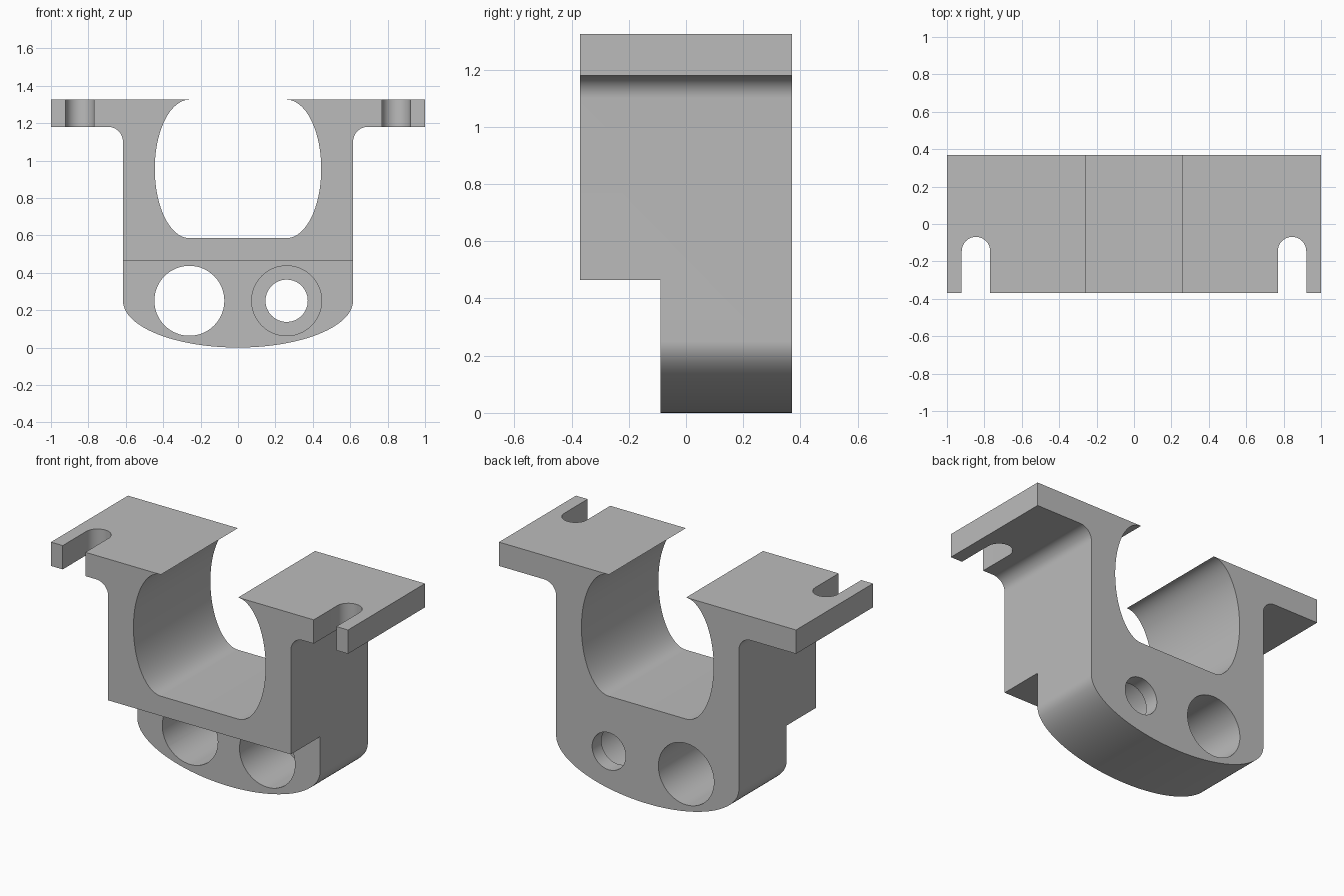
import bpy
import bmesh
from math import sin, cos, radians
from mathutils import Vector

default = bpy.data.objects.get("Cube")
if default:
    bpy.data.objects.remove(default, do_unlink=True)

DEPTH = 0.37      # half depth of the bracket
TOP = 1.325       # top of the flanges
STEP_Y = -0.09    # front of the lower block
STEP_Z = 0.465    # underside of the overhang
HOLE_X, HOLE_Z = 0.26, 0.25


def arc(cx, cy, rx, ry, start, end, steps):
    """Points along an elliptical arc, angles in degrees."""
    angles = [radians(start + (end - start) * i / steps) for i in range(steps + 1)]
    return [(cx + rx * cos(a), cy + ry * sin(a)) for a in angles]


def prism(name, points, axis, low, high):
    """Extrude a closed outline along y (outline in x, z) or z (outline in x, y)."""
    bm = bmesh.new()
    if axis == "y":
        verts = [bm.verts.new((a, low, b)) for a, b in points]
        shift = Vector((0, high - low, 0))
    else:
        verts = [bm.verts.new((a, b, low)) for a, b in points]
        shift = Vector((0, 0, high - low))
    face = bm.faces.new(verts)
    result = bmesh.ops.extrude_face_region(bm, geom=[face])
    moved = [g for g in result["geom"] if isinstance(g, bmesh.types.BMVert)]
    bmesh.ops.translate(bm, verts=moved, vec=shift)
    bmesh.ops.recalc_face_normals(bm, faces=bm.faces)
    mesh = bpy.data.meshes.new(name)
    bm.to_mesh(mesh)
    bm.free()
    obj = bpy.data.objects.new(name, mesh)
    bpy.context.collection.objects.link(obj)
    return obj


def circle(x, z, radius):
    return arc(x, z, radius, radius, 0, 360, 64)[:-1]


# Right half of the outline: cradle wall, flange, fillet, rounded belly
half = arc(0.26, 0.955, 0.185, 0.37, -90, 90, 48)
half += [(1.0, TOP), (1.0, 1.18)]
half += arc(0.695, 1.10, 0.08, 0.08, 90, 180, 12)
half += arc(0, 0.25, 0.615, 0.25, 0, -90, 40)
mirrored = [(-x, z) for x, z in reversed(half[:-1])]
bracket = prism("clamp_bracket", half + mirrored, "y", -DEPTH, DEPTH)

# Cutters: front step, through hole, counterbored hole, flange slots
step = [(-1.2, -0.2), (1.2, -0.2), (1.2, STEP_Z), (-1.2, STEP_Z)]
cutters = [
    prism("step_cutter", step, "y", -0.6, STEP_Y),
    prism("through_hole_cutter", circle(-HOLE_X, HOLE_Z, 0.187), "y", -0.3, 0.6),
    prism("counterbore_cutter", circle(HOLE_X, HOLE_Z, 0.187), "y", -0.3, 0.28),
    prism("small_hole_cutter", circle(HOLE_X, HOLE_Z, 0.113), "y", 0.2, 0.6),
]
for side, name in ((1, "left"), (-1, "right")):
    x = side * 0.845
    slot = arc(x, -0.145, 0.076, 0.076, 0, 180, 24)
    slot += [(x - 0.076, -0.6), (x + 0.076, -0.6)]
    cutters.append(prism(name + "_slot_cutter", slot, "z", 1.0, 1.5))

bpy.ops.object.select_all(action="DESELECT")
bracket.select_set(True)
bpy.context.view_layer.objects.active = bracket
for cutter in cutters:
    cutter.hide_render = True
    mod = bracket.modifiers.new(cutter.name, "BOOLEAN")
    mod.operation = "DIFFERENCE"
    mod.solver = "EXACT"
    mod.object = cutter
    bpy.ops.object.modifier_apply(modifier=mod.name)
    bpy.data.objects.remove(cutter, do_unlink=True)

# Plain grey finish
grey = bpy.data.materials.new("plain_grey")
grey.use_nodes = True
colour = (0.5, 0.5, 0.5, 1.0)
grey.diffuse_color = colour
grey.node_tree.nodes["Principled BSDF"].inputs["Base Color"].default_value = colour
bracket.data.materials.clear()
bracket.data.materials.append(grey)
bpy.ops.object.shade_smooth_by_angle(angle=radians(30))
